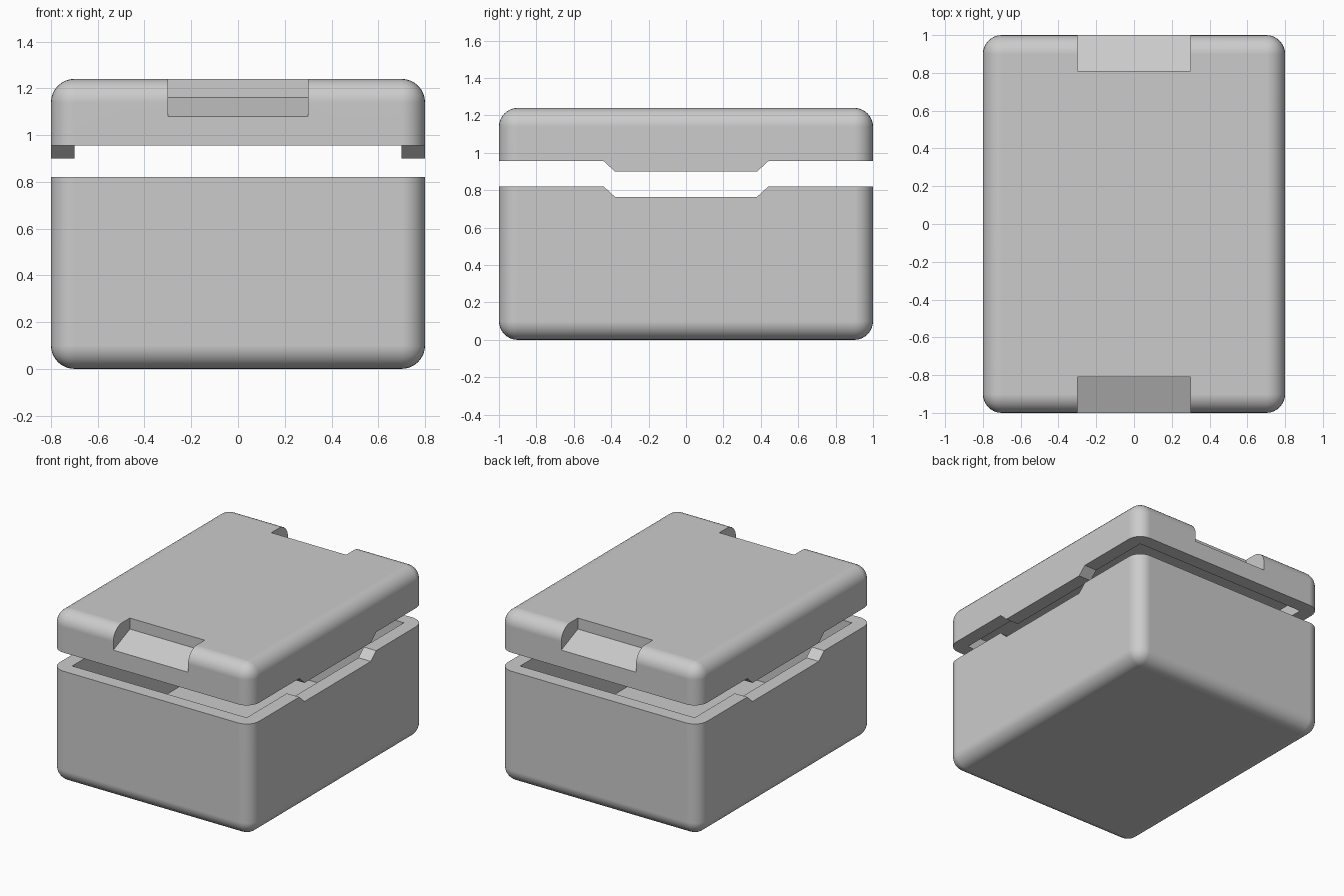
import bpy, bmesh

if "Cube" in bpy.data.objects:
    bpy.data.objects.remove(bpy.data.objects["Cube"])

W, D, H = 1.6, 2.0, 1.24       # outer width, depth, height
WALL, RADIUS = 0.1, 0.1


def new_object(name, bm):
    bmesh.ops.recalc_face_normals(bm, faces=bm.faces)
    mesh = bpy.data.meshes.new(name)
    bm.to_mesh(mesh)
    bm.free()
    ob = bpy.data.objects.new(name, mesh)
    bpy.context.collection.objects.link(ob)
    return ob


def box(name, w, d, z0, z1, radius=0):
    bm = bmesh.new()
    bmesh.ops.create_cube(bm, size=1)
    for v in bm.verts:
        v.co = (v.co.x * w, v.co.y * d, z0 + (v.co.z + 0.5) * (z1 - z0))
    if radius:
        bmesh.ops.bevel(bm, geom=bm.edges[:], offset=radius, segments=8,
                        profile=0.5, affect='EDGES')
    return new_object(name, bm)


def prism(name, profile, half_width):
    """Extrude a (y, z) profile along x."""
    bm = bmesh.new()
    face = bm.faces.new([bm.verts.new((-half_width, y, z)) for y, z in profile])
    ext = bmesh.ops.extrude_face_region(bm, geom=[face])
    verts = [g for g in ext['geom'] if isinstance(g, bmesh.types.BMVert)]
    bmesh.ops.translate(bm, verts=verts, vec=(2 * half_width, 0, 0))
    return new_object(name, bm)


def combine(ob, cutter, operation='DIFFERENCE'):
    cutter.hide_render = True
    mod = ob.modifiers.new("cut", 'BOOLEAN')
    mod.operation, mod.object, mod.solver = operation, cutter, 'EXACT'
    bpy.context.view_layer.objects.active = ob
    bpy.ops.object.modifier_apply(modifier=mod.name)
    bpy.data.objects.remove(cutter)


def finish(ob):
    bpy.ops.object.select_all(action='DESELECT')
    ob.select_set(True)
    bpy.context.view_layer.objects.active = ob
    bpy.ops.object.shade_smooth_by_angle(angle=0.4)
    mod = ob.modifiers.new("even shading", 'WEIGHTED_NORMAL')
    mod.keep_sharp = True


def seam(rim, dip):
    """Parting line seen from the side, with the shallow drop in the middle."""
    return [(-1.2, rim), (-0.44, rim), (-0.38, dip),
            (0.38, dip), (0.44, rim), (1.2, rim)]


# Box base: rounded block below the seam, hollowed out
base = box("box_base", W, D, 0, H, RADIUS)
combine(base, prism("below_seam", seam(0.82, 0.765) + [(1.2, -0.2), (-1.2, -0.2)], 1),
        'INTERSECT')
combine(base, box("base_cavity", W - 2 * WALL, D - 2 * WALL, 0.2, 1.1))

# Lid: rounded block above the seam, with side tabs and a shallow hollow
lid = box("box_lid", W, D, 0, H, RADIUS)
combine(lid, prism("above_seam", seam(0.955, 0.90) + [(1.2, 1.5), (-1.2, 1.5)], 1),
        'INTERSECT')
combine(lid, box("lid_cavity", W - 2 * WALL, D - 2 * WALL, 0.7, 1.055))

# Finger recesses with sloped floors, front and back
slope = 0.08 / 0.19
for s in (-1, 1):
    recess = [(s * 0.81, 1.4), (s * 0.81, 1.16),
              (s * 1.1, 1.16 - 0.29 * slope), (s * 1.1, 1.4)]
    combine(lid, prism("finger_recess", recess, 0.3))

for part in (base, lid):
    finish(part)
